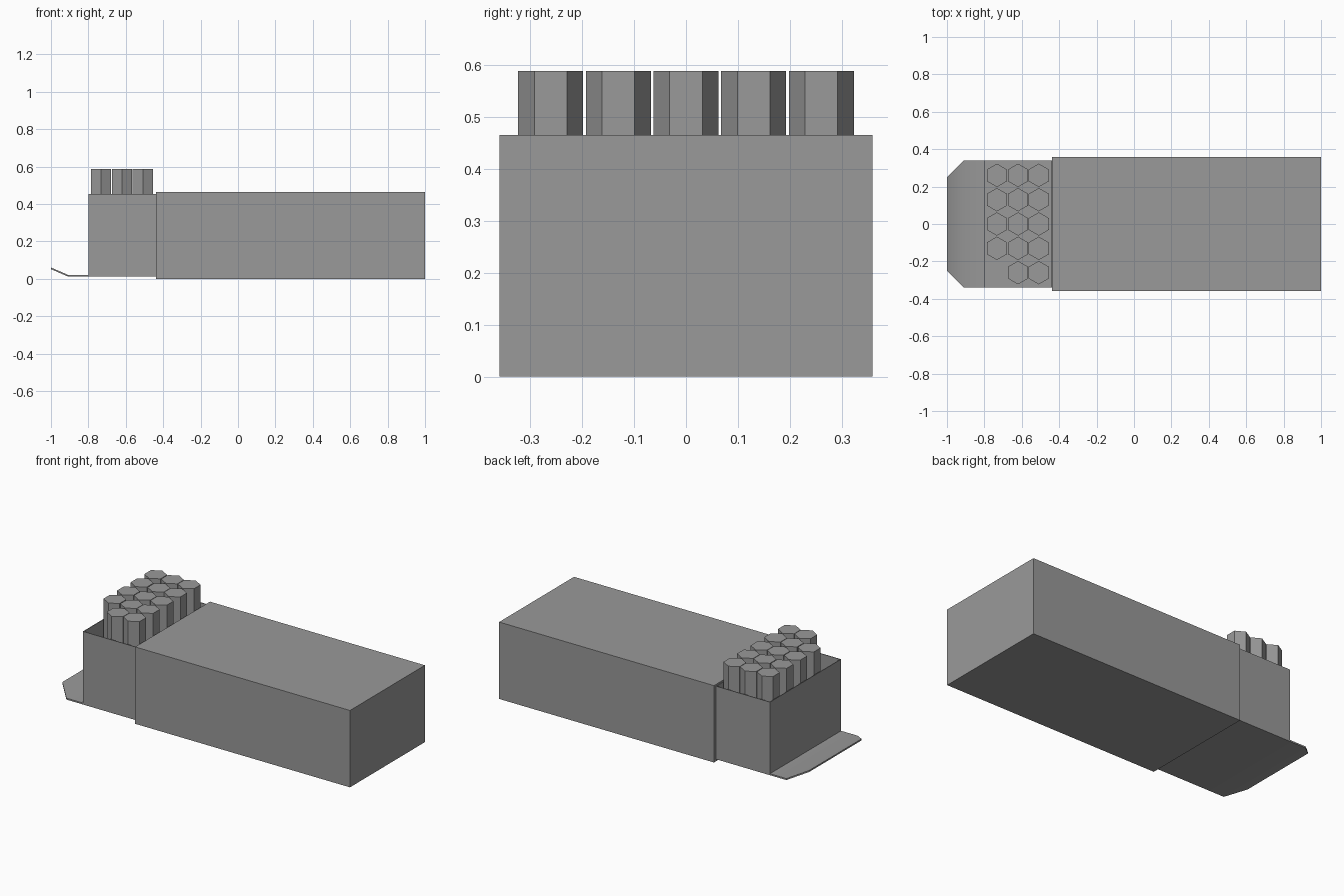
import bpy, bmesh, math

if "Cube" in bpy.data.objects:
    bpy.data.objects.remove(bpy.data.objects["Cube"])

grey = bpy.data.materials.new("dark_grey")
grey.diffuse_color = (0.32, 0.32, 0.32, 1)
grey.use_nodes = True
grey.node_tree.nodes["Principled BSDF"].inputs["Base Color"].default_value = grey.diffuse_color


def finish(bm, name):
    bmesh.ops.recalc_face_normals(bm, faces=bm.faces[:])
    mesh = bpy.data.meshes.new(name)
    bm.to_mesh(mesh)
    bm.free()
    mesh.materials.append(grey)
    obj = bpy.data.objects.new(name, mesh)
    bpy.context.collection.objects.link(obj)
    return obj


def box(bm, x0, x1, y0, y1, z0, z1):
    verts = bmesh.ops.create_cube(bm, size=1)["verts"]
    for v in verts:
        v.co = (x1 if v.co.x > 0 else x0,
                y1 if v.co.y > 0 else y0,
                z1 if v.co.z > 0 else z0)


# Closed outer carton
bm = bmesh.new()
box(bm, -0.438, 1.0, -0.358, 0.358, 0.0, 0.465)
finish(bm, "outer_carton")

# Open-topped tray: a box whose inset top is pushed down to the floor
bm = bmesh.new()
box(bm, -0.80, -0.437, -0.34, 0.34, 0.013, 0.455)
bm.normal_update()
top = max(bm.faces, key=lambda f: f.calc_center_median().z)
bmesh.ops.inset_region(bm, faces=[top], thickness=0.006)
floor = bmesh.ops.extrude_face_region(bm, geom=[top])["geom"]
bmesh.ops.translate(bm, vec=(0, 0, -0.434),
                    verts=[g for g in floor if isinstance(g, bmesh.types.BMVert)])
if top.is_valid:
    bmesh.ops.delete(bm, geom=[top], context='FACES_ONLY')
finish(bm, "inner_tray")

# Flap with clipped corners and a softly upturned tip
bm = bmesh.new()
sections = [(-0.80, 0.34, 0.013), (-0.91, 0.34, 0.013), (-1.0, 0.25, 0.052)]
rings = [[bm.verts.new((x, s * w, z + t)) for s, t in
          ((-1, 0), (1, 0), (1, 0.009), (-1, 0.009))] for x, w, z in sections]
for a, b in zip(rings, rings[1:]):
    for i in range(4):
        j = (i + 1) % 4
        bm.faces.new((a[i], a[j], b[j], b[i]))
bm.faces.new(rings[0])
bm.faces.new(rings[-1])
flap = finish(bm, "tray_flap")
bpy.context.view_layer.objects.active = flap
flap.select_set(True)
bpy.ops.object.shade_smooth_by_angle(angle=math.radians(30))

# Hexagonal sticks, one corner slot left empty
z0, z1 = 0.022, 0.588
for col, x in enumerate((-0.733, -0.62, -0.509)):
    for row in range(5):
        if col == 0 and row == 0:
            continue
        bm = bmesh.new()
        ring = [bm.verts.new((x + 0.0625 * math.sin(k * math.pi / 3),
                              (row - 2) * 0.13 + 0.0625 * math.cos(k * math.pi / 3), z0))
                for k in range(6)]
        base = bm.faces.new(ring)
        cap = bmesh.ops.extrude_face_region(bm, geom=[base], use_keep_orig=True)["geom"]
        bmesh.ops.translate(bm, vec=(0, 0, z1 - z0),
                            verts=[g for g in cap if isinstance(g, bmesh.types.BMVert)])
        finish(bm, f"hex_stick_{col}_{row}")
